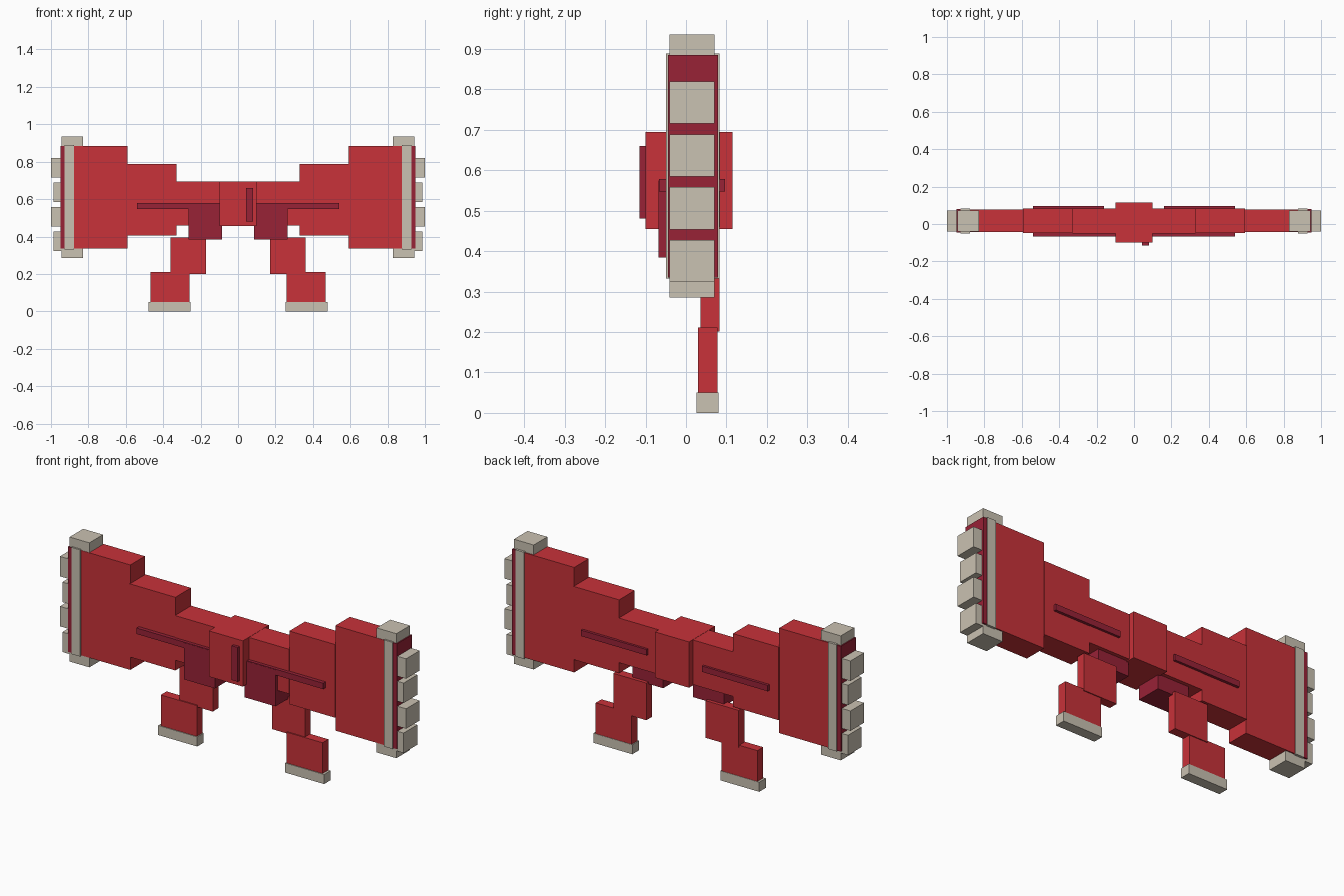
import bpy
import bmesh

if "Cube" in bpy.data.objects:
    bpy.data.objects.remove(bpy.data.objects["Cube"])


def material(name, rgb):
    m = bpy.data.materials.new(name)
    m.diffuse_color = (*rgb, 1.0)
    m.use_nodes = True
    m.node_tree.nodes["Principled BSDF"].inputs["Base Color"].default_value = m.diffuse_color
    return m


RED = material("bright red", (0.578, 0.032, 0.041))
DARK = material("dark red", (0.314, 0.016, 0.037))
GREY = material("warm grey", (0.591, 0.539, 0.445))


def box(name, x, y, z, mat):
    """Box from (min, max) ranges on each axis."""
    bm = bmesh.new()
    bmesh.ops.create_cube(bm, size=1.0)
    for v in bm.verts:
        for i, (lo, hi) in enumerate((x, y, z)):
            v.co[i] = lo if v.co[i] < 0 else hi
    mesh = bpy.data.meshes.new(name)
    bm.to_mesh(mesh)
    bm.free()
    mesh.materials.append(mat)
    ob = bpy.data.objects.new(name, mesh)
    bpy.context.collection.objects.link(ob)


def pair(name, x, y, z, mat):
    """The same box on both sides of x = 0."""
    box(name + "_right", x, y, z, mat)
    box(name + "_left", (-x[1], -x[0]), y, z, mat)


# Central body and its off-centre front slot
box("centre_block", (-0.098, 0.098), (-0.10, 0.115), (0.455, 0.694), RED)
box("centre_slot", (0.044, 0.079), (-0.115, -0.09), (0.481, 0.66), DARK)

# Stepped wings, growing outwards
pair("inner_wing", (0.08, 0.33), (-0.05, 0.084), (0.46, 0.693), RED)
pair("middle_wing", (0.329, 0.593), (-0.047, 0.082), (0.405, 0.787), RED)
pair("outer_wing", (0.592, 0.93), (-0.043, 0.077), (0.336, 0.884), RED)

# Long grooves on the wings, front and back
pair("front_wing_bar", (0.09, 0.539), (-0.067, -0.04), (0.547, 0.578), DARK)
pair("back_wing_bar", (0.16, 0.539), (0.07, 0.096), (0.547, 0.578), DARK)

# Wing ends: dark plate, wrapping band, top and bottom caps
pair("end_plate", (0.915, 0.95), (-0.045, 0.079), (0.335, 0.885), DARK)
pair("end_band", (0.878, 0.928), (-0.05, 0.083), (0.332, 0.889), GREY)
pair("top_cap", (0.83, 0.944), (-0.041, 0.071), (0.88, 0.935), GREY)
pair("bottom_cap", (0.83, 0.944), (-0.041, 0.071), (0.285, 0.34), GREY)

# Staggered teeth on the ends
for i in range(4):
    top = 0.819 - i * 0.1305
    tip = 1.0 if i % 2 == 0 else 0.986
    pair(f"end_tooth_{i + 1}", (0.935, tip), (-0.041, 0.071), (top - 0.104, top), GREY)

# Hips and legs
pair("hip", (0.086, 0.264), (-0.068, 0.065), (0.384, 0.575), DARK)
pair("thigh", (0.171, 0.362), (0.036, 0.083), (0.201, 0.395), RED)
pair("shin", (0.259, 0.467), (0.03, 0.078), (0.045, 0.211), RED)
pair("foot", (0.254, 0.479), (0.026, 0.08), (0.0, 0.05), GREY)
